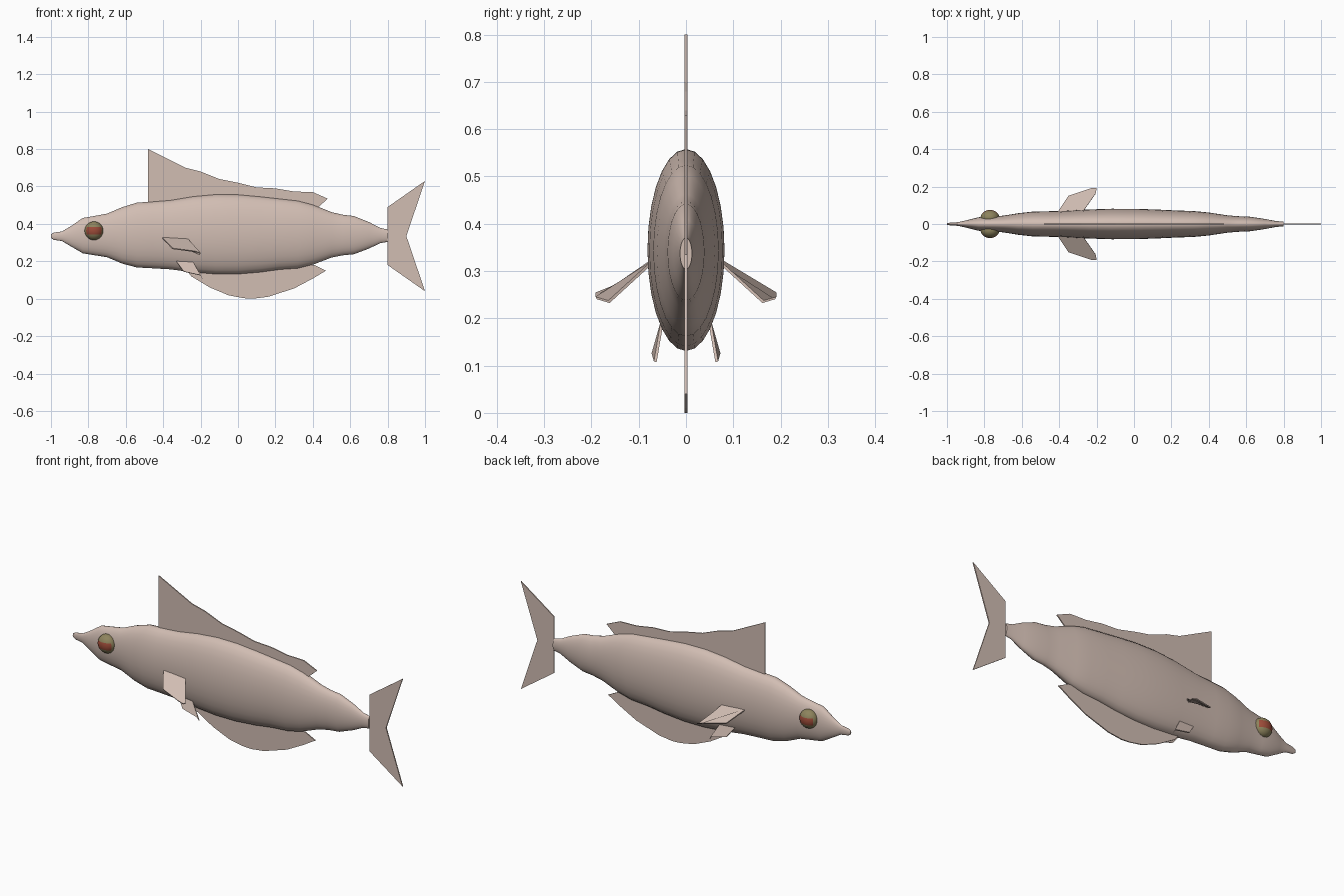
import bpy, bmesh, math
from mathutils import Vector

if "Cube" in bpy.data.objects:
    bpy.data.objects.remove(bpy.data.objects["Cube"])


def material(name, rgb):
    m = bpy.data.materials.new(name)
    m.diffuse_color = (*rgb, 1)
    m.use_nodes = True
    m.node_tree.nodes["Principled BSDF"].inputs["Base Color"].default_value = m.diffuse_color
    return m


SKIN = material("pale pink skin", (0.64, 0.51, 0.45))
OLIVE = material("olive eye", (0.27, 0.23, 0.11))
RED = material("red iris", (0.33, 0.07, 0.04))


def make_object(name, bm, mats, smooth=None):
    bmesh.ops.recalc_face_normals(bm, faces=bm.faces[:])
    me = bpy.data.meshes.new(name)
    bm.to_mesh(me)
    bm.free()
    for m in mats:
        me.materials.append(m)
    ob = bpy.data.objects.new(name, me)
    bpy.context.collection.objects.link(ob)
    if smooth:
        bpy.ops.object.select_all(action='DESELECT')
        ob.select_set(True)
        bpy.context.view_layer.objects.active = ob
        bpy.ops.object.shade_smooth_by_angle(angle=math.radians(smooth))
    return ob


def fin(name, pts, thick=0.006):
    """Thin plate through a closed outline of 3D points."""
    pts = [Vector(p) for p in pts]
    n = Vector()
    for a, b in zip(pts, pts[1:] + pts[:1]):
        n += a.cross(b)
    n = n.normalized() * thick / 2
    bm = bmesh.new()
    top = [bm.verts.new(p + n) for p in pts]
    bot = [bm.verts.new(p - n) for p in pts]
    bm.faces.new(top)
    bm.faces.new(bot[::-1])
    for i in range(len(pts)):
        j = (i + 1) % len(pts)
        bm.faces.new((top[i], bot[i], bot[j], top[j]))
    return make_object(name, bm, [SKIN])


def flat_fin(name, outline):
    return fin(name, [(x, 0, z) for x, z in outline])


# Body: elliptical rings lofted along x (x, bottom, top)
profile = [(-1.0, .325, .345), (-.985, .315, .353), (-.94, .308, .36),
           (-.89, .278, .39), (-.83, .243, .432), (-.77, .233, .442),
           (-.70, .222, .455), (-.62, .188, .489), (-.54, .167, .514),
           (-.46, .163, .519), (-.36, .157, .527), (-.24, .141, .547),
           (-.12, .131, .558), (0, .131, .557), (.12, .141, .546),
           (.22, .155, .535), (.32, .162, .524), (.40, .182, .503),
           (.50, .220, .463), (.56, .232, .449), (.62, .238, .442),
           (.70, .268, .410), (.76, .297, .379), (.80, .304, .370)]
SIDES = 28
bm = bmesh.new()
rings = []
for x, lo, hi in profile:
    c, r = (lo + hi) / 2, (hi - lo) / 2
    rings.append([bm.verts.new((x, 0.382 * r * math.sin(2 * math.pi * k / SIDES),
                                c + r * math.cos(2 * math.pi * k / SIDES)))
                  for k in range(SIDES)])
for a, b in zip(rings, rings[1:]):
    for k in range(SIDES):
        j = (k + 1) % SIDES
        bm.faces.new((a[k], a[j], b[j], b[k]))
bm.faces.new(rings[0])
bm.faces.new(rings[-1])
make_object("body", bm, [SKIN], 50)

# Upright fins on the centre line
flat_fin("dorsal_fin", [(-.48, .50), (-.48, .80), (-.37, .745), (-.28, .70),
                        (-.20, .68), (-.10, .64), (0, .62), (.10, .595),
                        (.20, .59), (.30, .573), (.40, .57), (.48, .535),
                        (.43, .49), (.30, .50), (0, .52)])
flat_fin("anal_fin", [(-.29, .17), (-.25, .12), (-.15, .06), (-.05, .018),
                      (.03, .003), (.08, 0), (.16, .01), (.30, .055),
                      (.40, .108), (.47, .15), (.41, .18), (.30, .19), (0, .16)])
flat_fin("tail_fin", [(.80, .18), (.80, .49), (1.0, .63), (.90, .335), (1.0, .04)])

# Paired fins and eyes
for s, side in ((-1, "right"), (1, "left")):
    fin("pectoral_fin_" + side, [(x, s * y, z) for x, y, z in (
        (-.41, .06, .33), (-.35, .15, .268), (-.23, .19, .252),
        (-.20, .19, .243), (-.205, .163, .235), (-.27, .07, .32))])
    fin("pelvic_fin_" + side, [(x, s * y, z) for x, y, z in (
        (-.33, .045, .20), (-.29, .064, .145), (-.20, .070, .125),
        (-.19, .065, .108), (-.24, .05, .195))])

    # Eye: squashed ball, olive with a red patch across the middle
    bm = bmesh.new()
    bmesh.ops.create_uvsphere(bm, u_segments=32, v_segments=24, radius=1)
    for f in bm.faces:
        c = f.calc_center_median()
        patch = abs(c.x) < 0.8 and -0.42 < c.z < 0.38 and s * c.y > 0.4
        f.material_index = 1 if patch else 0
    for v in bm.verts:
        v.co = (-.77 + .05 * v.co.x, s * .034 + .041 * v.co.y, .363 + .05 * v.co.z)
    make_object("eye_" + side, bm, [OLIVE, RED], 60)
